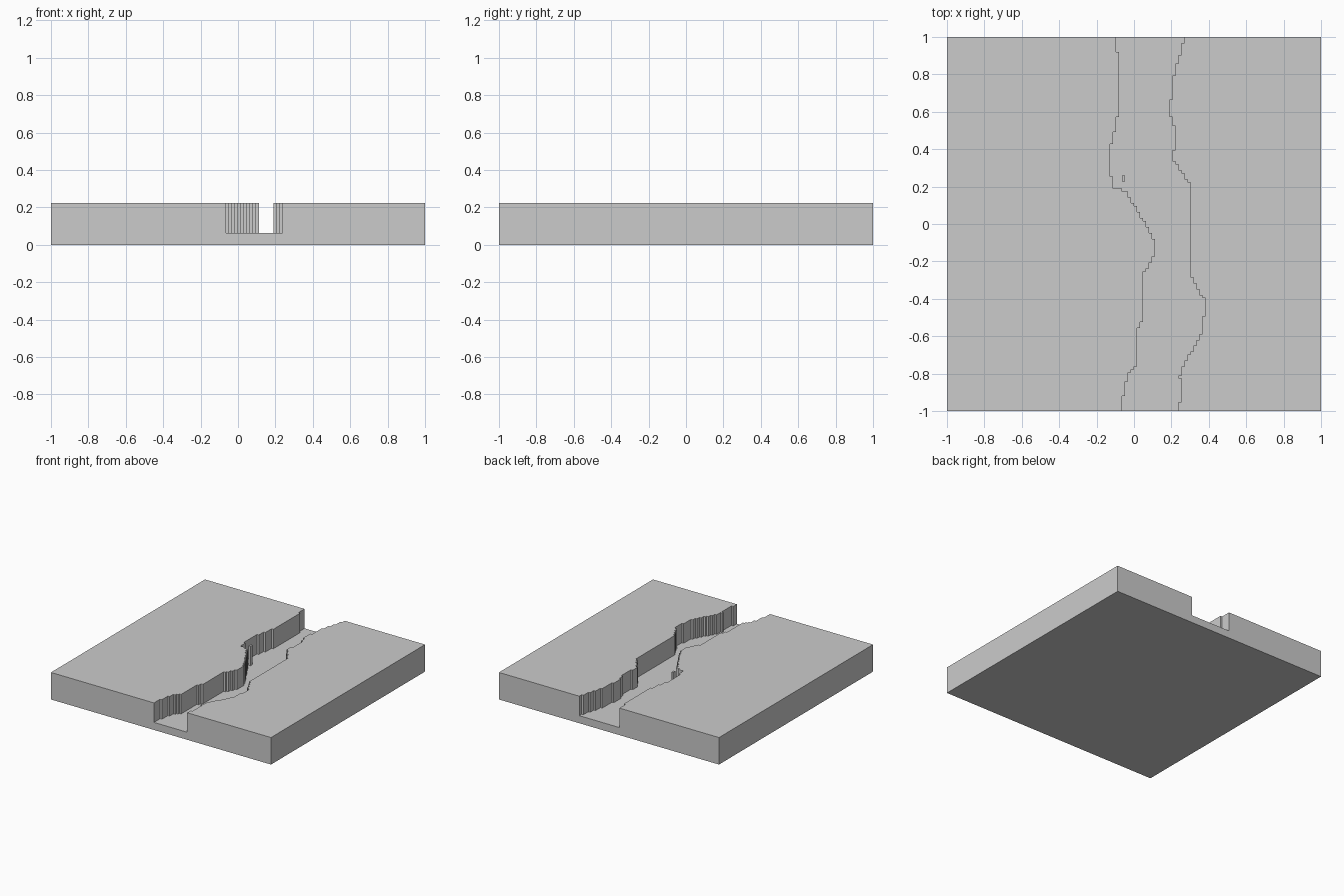
import bpy, bmesh

if "Cube" in bpy.data.objects:
    bpy.data.objects.remove(bpy.data.objects["Cube"])

CELL = 2 / 126          # terrain grid step
TOP, BED = 0.222, 0.062

# Bank lines as (y, x) control points, back to front
LEFT = [(1, -.096), (.93, -.095), (.91, -.081), (.62, -.079), (.54, -.095), (.45, -.111),
        (.41, -.127), (.28, -.127), (.23, -.111), (.20, -.110), (.185, -.08), (.175, -.035),
        (.12, -.01), (.06, .025), (.02, .05), (-.03, .08), (-.08, .105), (-.16, .11),
        (-.19, .095), (-.23, .075), (-.27, .048), (-.51, .046), (-.54, .032), (-.58, .016),
        (-.75, .015), (-.78, -.016), (-.83, -.038), (-.88, -.048), (-.92, -.05),
        (-.935, -.064), (-1, -.065)]
RIGHT = [(1, .27), (.98, .268), (.91, .246), (.84, .222), (.74, .206), (.68, .203),
         (.65, .19), (.59, .19), (.55, .206), (.50, .222), (.41, .22), (.39, .206),
         (.35, .206), (.32, .222), (.28, .254), (.23, .285), (.20, .302), (-.26, .302),
         (-.32, .327), (-.38, .36), (-.41, .381), (-.48, .38), (-.52, .365), (-.58, .363),
         (-.65, .325), (-.73, .28), (-.79, .252), (-.82, .24), (-.84, .254),
         (-.94, .253), (-.96, .238), (-1, .238)]


def bank_x(points, y):
    """Bank position at y, snapped to the grid."""
    for (y0, x0), (y1, x1) in zip(points, points[1:]):
        if y0 >= y >= y1:
            x = x0 + (x1 - x0) * (y0 - y) / (y0 - y1)
            return round(x / CELL) * CELL


def stepped(points):
    """Staircase outline of a bank, running past both slab ends."""
    xs = [bank_x(points, 1 - (i + 0.5) * CELL) for i in range(126)]
    out = [(xs[0], 1.1)]
    for i in range(1, 126):
        if abs(xs[i] - xs[i - 1]) > 1e-6:
            y = 1 - i * CELL
            out += [(xs[i - 1], y), (xs[i], y)]
    return out + [(xs[-1], -1.1)]


def prism(name, outline, z0, z1):
    bm = bmesh.new()
    face = bm.faces.new([bm.verts.new((x, y, z0)) for x, y in outline])
    res = bmesh.ops.extrude_face_region(bm, geom=[face])
    top = [v for v in res["geom"] if isinstance(v, bmesh.types.BMVert)]
    bmesh.ops.translate(bm, verts=top, vec=(0, 0, z1 - z0))
    bmesh.ops.recalc_face_normals(bm, faces=bm.faces)
    mesh = bpy.data.meshes.new(name)
    bm.to_mesh(mesh)
    bm.free()
    ob = bpy.data.objects.new(name, mesh)
    bpy.context.collection.objects.link(ob)
    return ob


def rect(x0, x1, y0, y1):
    return [(x0, y0), (x1, y0), (x1, y1), (x0, y1)]


# Ground slab with the river channel cut out
ground = prism("ground", rect(-1, 1, -1, 1), 0, TOP)
channel = prism("channel_cutter", stepped(LEFT) + stepped(RIGHT)[::-1], BED, TOP + 0.2)
channel.hide_render = True
cut = ground.modifiers.new("channel", 'BOOLEAN')
cut.operation = 'DIFFERENCE'
cut.solver = 'EXACT'
cut.object = channel
bpy.context.view_layer.objects.active = ground
bpy.ops.object.modifier_apply(modifier="channel")
bpy.data.objects.remove(channel)

# Lone rock pillar beside the left bank
prism("rock_pillar", rect(-4 * CELL, -3 * CELL, .228, .258), BED, TOP)
